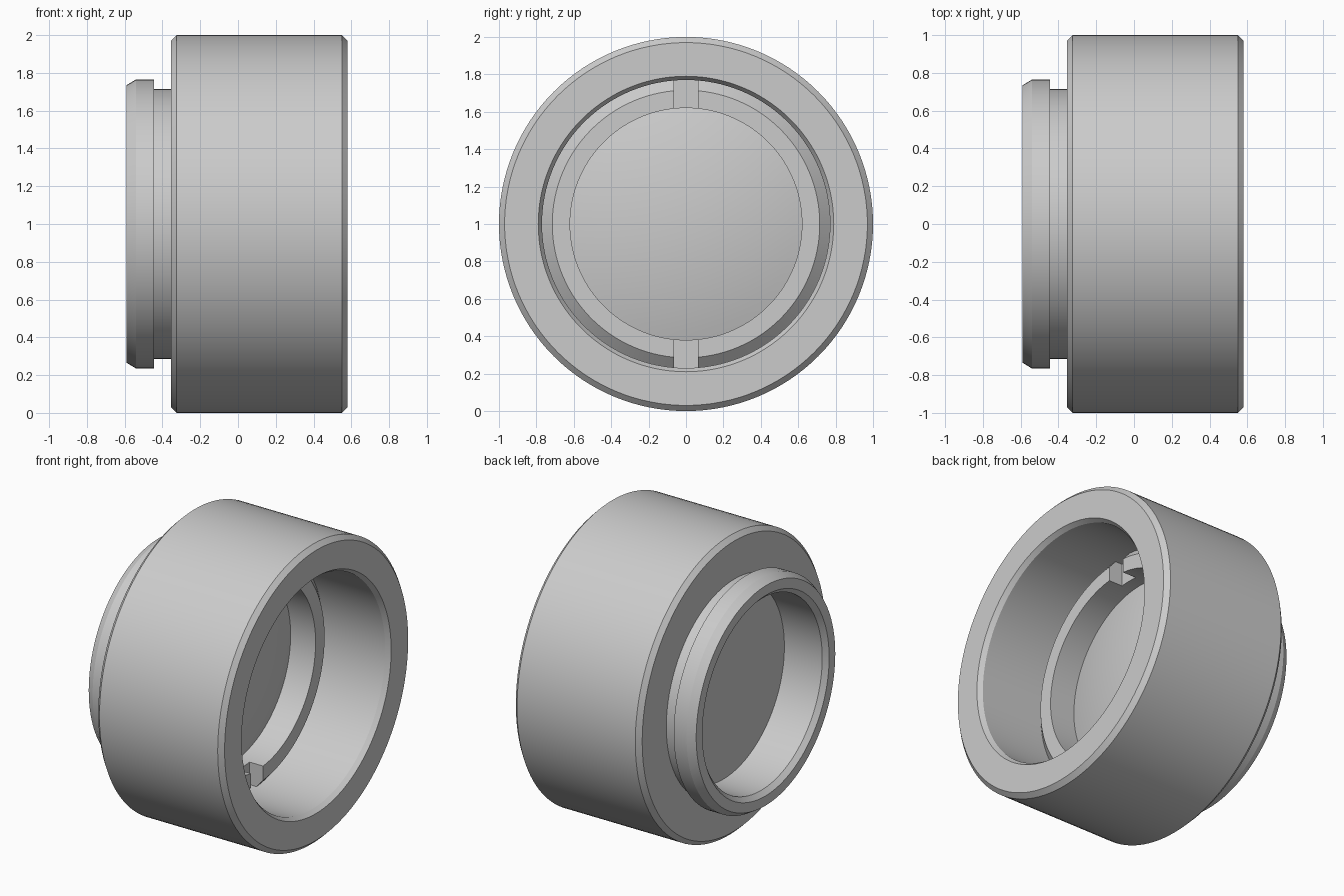
import bpy, bmesh, math
from mathutils import Matrix

default = bpy.data.objects.get("Cube")
if default:
    bpy.data.objects.remove(default, do_unlink=True)

SEGMENTS = 128

grey = bpy.data.materials.new("plain grey")
grey.use_nodes = True
grey.diffuse_color = (0.6, 0.6, 0.6, 1)
grey.node_tree.nodes["Principled BSDF"].inputs["Base Color"].default_value = (0.6, 0.6, 0.6, 1)


def finish(name, bm):
    bmesh.ops.remove_doubles(bm, verts=bm.verts, dist=1e-5)
    bmesh.ops.recalc_face_normals(bm, faces=bm.faces)
    mesh = bpy.data.meshes.new(name)
    bm.to_mesh(mesh)
    bm.free()
    mesh.materials.append(grey)
    obj = bpy.data.objects.new(name, mesh)
    obj.location.z = 1
    bpy.context.collection.objects.link(obj)
    return obj


def select(obj):
    bpy.ops.object.select_all(action='DESELECT')
    obj.select_set(True)
    bpy.context.view_layer.objects.active = obj


def smooth(obj):
    select(obj)
    bpy.ops.object.shade_smooth_by_angle(angle=math.radians(25))


def lathe(name, profile, closed=True):
    """Turn (x, radius) points around the x axis."""
    bm = bmesh.new()
    verts = [bm.verts.new((x, 0, r)) for x, r in profile]
    edges = [bm.edges.new(pair) for pair in zip(verts, verts[1:])]
    if closed:
        edges.append(bm.edges.new((verts[-1], verts[0])))
    bmesh.ops.spin(bm, geom=verts + edges, cent=(0, 0, 0), axis=(1, 0, 0),
                   angle=math.tau, steps=SEGMENTS, use_merge=True)
    return finish(name, bm)


# Barrel with stepped bore and a grooved rear mounting lip
barrel = lathe("barrel", [
    (-0.59, 0.67), (-0.59, 0.735), (-0.54, 0.765), (-0.445, 0.765),
    (-0.445, 0.715), (-0.355, 0.715), (-0.355, 0.97), (-0.325, 1.0),
    (0.55, 1.0), (0.58, 0.97), (0.58, 0.79), (0.55, 0.77),
    (-0.05, 0.77), (-0.05, 0.64), (-0.56, 0.64)])
smooth(barrel)

# Lens: flat at the back, gently domed at the front
RIM, SAG = 0.64, 0.09
dome = [(-0.05 + SAG * (1 - (i / 10) ** 2), RIM * i / 10) for i in range(10, -1, -1)]
lens = lathe("lens", [(-0.28, 0), (-0.28, RIM)] + dome, closed=False)
smooth(lens)

# Retaining ring with chamfered outer edge
ring = lathe("retaining_ring", [
    (-0.06, 0.62), (0.14, 0.62), (0.14, 0.715), (0.09, 0.772), (-0.06, 0.772)])

# Two spanner slots cut into the ring, top and bottom
bm = bmesh.new()
for side in (-1, 1):
    place = Matrix.Translation((0.14, 0, side * 0.7)) @ Matrix.Diagonal((0.2, 0.13, 0.4, 1))
    bmesh.ops.create_cube(bm, size=1, matrix=place)
cutter = finish("slot_cutter", bm)
cutter.hide_render = True
cut = ring.modifiers.new("slots", 'BOOLEAN')
cut.operation = 'DIFFERENCE'
cut.solver = 'EXACT'
cut.object = cutter
select(ring)
bpy.ops.object.modifier_apply(modifier=cut.name)
bpy.data.objects.remove(cutter, do_unlink=True)
smooth(ring)
